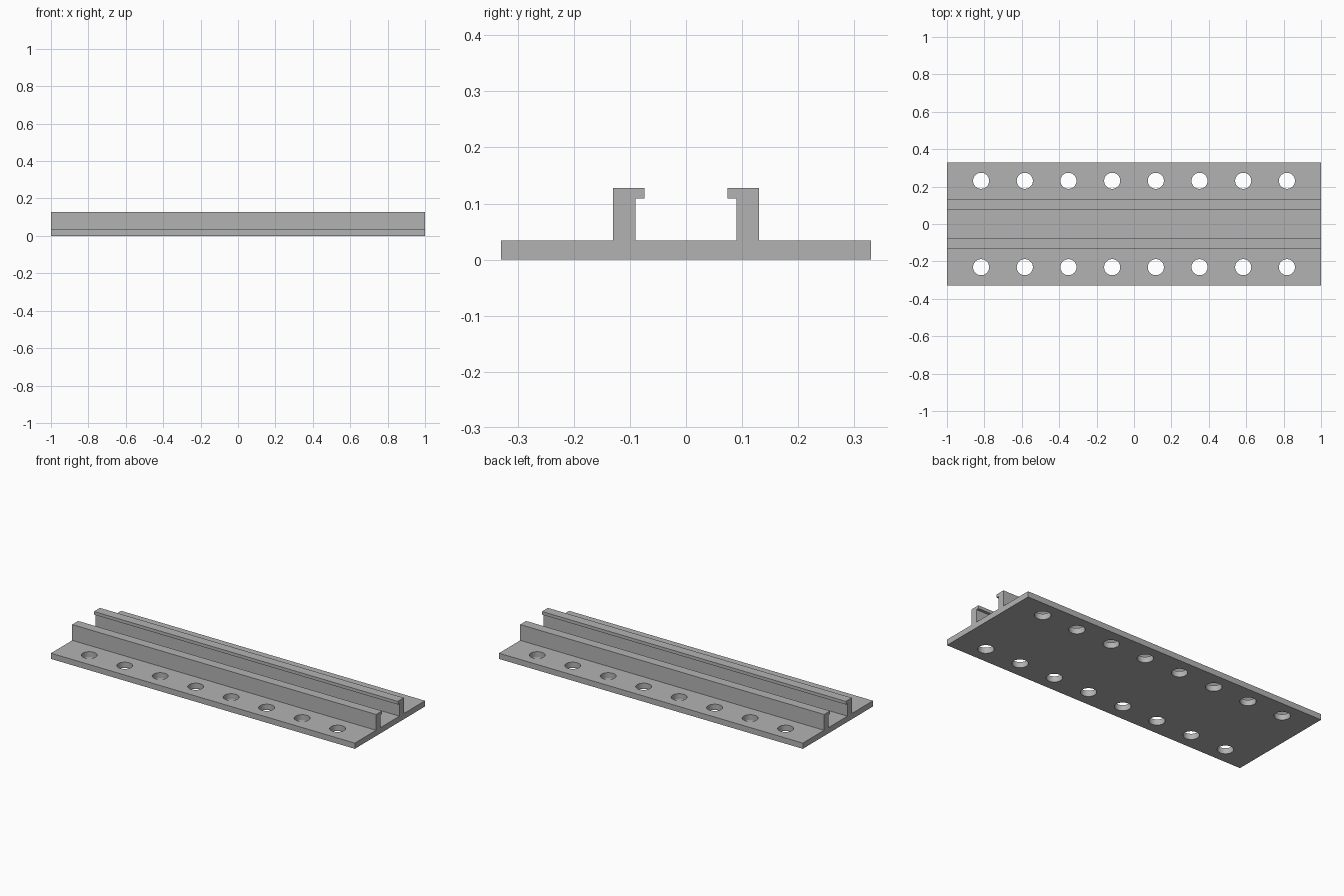
import bpy
import bmesh
from mathutils import Matrix, Vector

cube = bpy.data.objects.get("Cube")
if cube:
    bpy.data.objects.remove(cube, do_unlink=True)

# Main sizes
LENGTH = 2.0
HALF_WIDTH = 0.33
PLATE_TOP = 0.034
RAIL_TOP = 0.128
LIP_BOTTOM = 0.109
WEB_OUT, WEB_IN, LIP_IN = 0.13, 0.09, 0.074
HOLE_RADIUS, HOLE_Y, HOLE_END, HOLE_COUNT = 0.043, 0.231, 0.8175, 8

# Bare grey metal
metal = bpy.data.materials.new("grey metal")
metal.use_nodes = True
grey = (0.45, 0.45, 0.45, 1.0)
metal.diffuse_color = grey
metal.node_tree.nodes["Principled BSDF"].inputs["Base Color"].default_value = grey


def make_object(name, bm):
    bmesh.ops.recalc_face_normals(bm, faces=bm.faces)
    mesh = bpy.data.meshes.new(name)
    bm.to_mesh(mesh)
    bm.free()
    mesh.materials.append(metal)
    obj = bpy.data.objects.new(name, mesh)
    bpy.context.collection.objects.link(obj)
    return obj


# Half cross-section (y, z), mirrored into the full channel profile
half = [(HALF_WIDTH, 0), (HALF_WIDTH, PLATE_TOP), (WEB_OUT, PLATE_TOP),
        (WEB_OUT, RAIL_TOP), (LIP_IN, RAIL_TOP), (LIP_IN, LIP_BOTTOM),
        (WEB_IN, LIP_BOTTOM), (WEB_IN, PLATE_TOP)]
profile = half + [(-y, z) for y, z in reversed(half)]

# Flanged rail: the profile extruded along x
bm = bmesh.new()
end = bm.faces.new([bm.verts.new((-LENGTH / 2, y, z)) for y, z in profile])
side = bmesh.ops.extrude_face_region(bm, geom=[end], use_keep_orig=True)
bmesh.ops.translate(bm, vec=Vector((LENGTH, 0, 0)),
                    verts=[v for v in side["geom"] if isinstance(v, bmesh.types.BMVert)])
rail = make_object("flanged_rail", bm)

# Two rows of round bolt holes through the flanges
bm = bmesh.new()
for i in range(HOLE_COUNT):
    x = HOLE_END * (2 * i / (HOLE_COUNT - 1) - 1)
    for y in (-HOLE_Y, HOLE_Y):
        bmesh.ops.create_cone(bm, cap_ends=True, segments=48, depth=4 * PLATE_TOP,
                              radius1=HOLE_RADIUS, radius2=HOLE_RADIUS,
                              matrix=Matrix.Translation((x, y, PLATE_TOP / 2)))
cutter = make_object("bolt_hole_cutter", bm)

drill = rail.modifiers.new("bolt holes", "BOOLEAN")
drill.operation = "DIFFERENCE"
drill.solver = "EXACT"
drill.object = cutter

bpy.ops.object.select_all(action="DESELECT")
rail.select_set(True)
bpy.context.view_layer.objects.active = rail
bpy.ops.object.modifier_apply(modifier=drill.name)
bpy.data.objects.remove(cutter, do_unlink=True)

# Smooth hole walls, crisp edges elsewhere
bpy.ops.object.shade_smooth_by_angle(angle=0.5)
